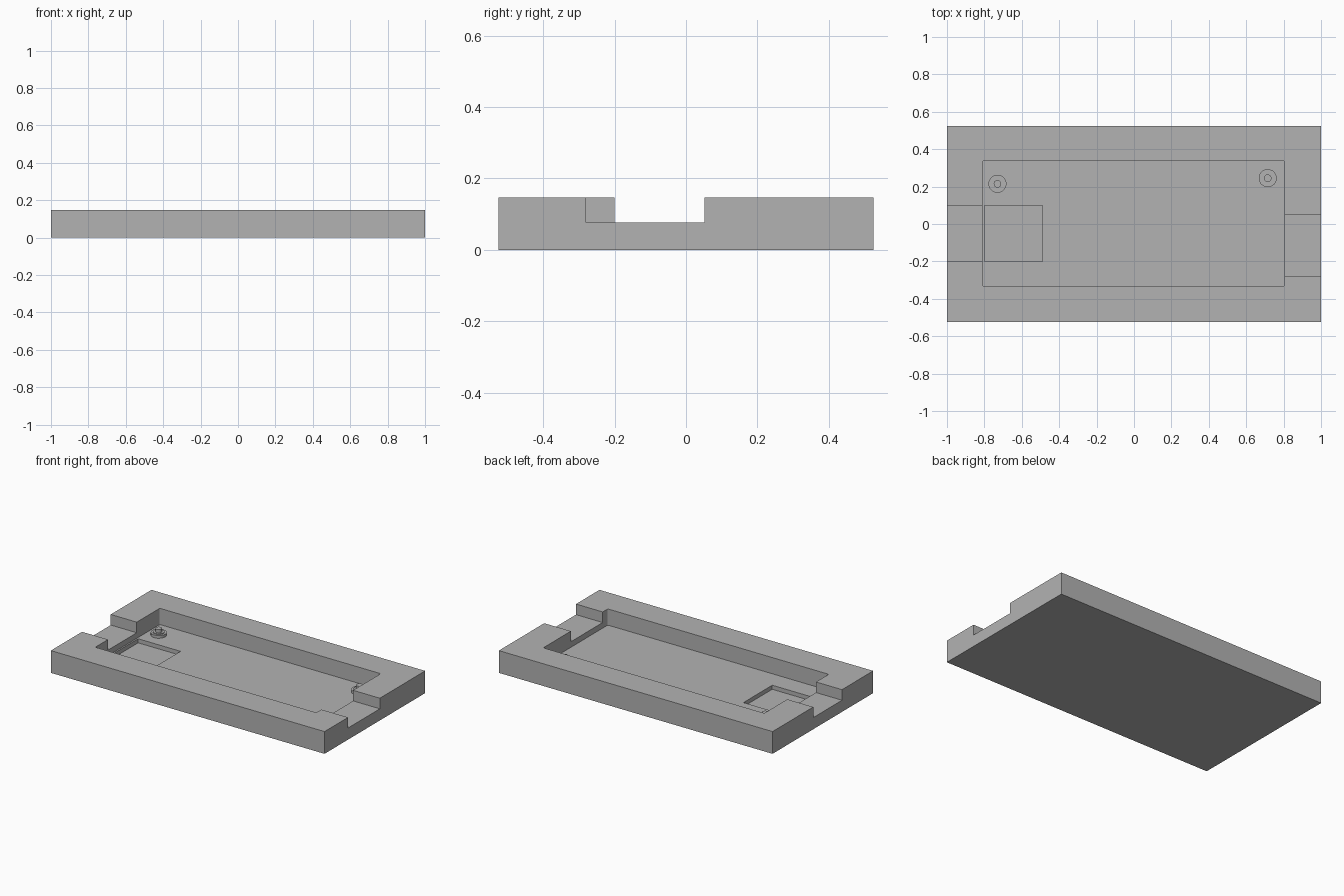
import bpy
import bmesh
from mathutils import Matrix, Vector

default = bpy.data.objects.get("Cube")
if default:
    bpy.data.objects.remove(default, do_unlink=True)

# Single grey material
grey = bpy.data.materials.new("plain grey")
grey.use_nodes = True
COLOUR = (0.45, 0.45, 0.45, 1)
grey.diffuse_color = COLOUR
grey.node_tree.nodes["Principled BSDF"].inputs["Base Color"].default_value = COLOUR

HEIGHT = 0.147
FLOOR = 0.04      # pocket floor
NOTCH = 0.077     # floor of the end notches
ABOVE = 0.3       # cutters reach past the top


def make_object(name, bm):
    mesh = bpy.data.meshes.new(name)
    bm.to_mesh(mesh)
    bm.free()
    mesh.materials.append(grey)
    obj = bpy.data.objects.new(name, mesh)
    bpy.context.collection.objects.link(obj)
    return obj


def box(name, low, high, corner=0):
    """Box between two corners, with optionally rounded upright edges."""
    low, high = Vector(low), Vector(high)
    bm = bmesh.new()
    place = Matrix.Translation((low + high) / 2) @ Matrix.Diagonal((high - low).to_4d())
    bmesh.ops.create_cube(bm, size=1, matrix=place)
    if corner:
        upright = [e for e in bm.edges
                   if abs(e.verts[0].co.z - e.verts[1].co.z) > 0.01]
        bmesh.ops.bevel(bm, geom=upright, offset=corner, segments=3,
                        profile=0.5, affect='EDGES')
    return make_object(name, bm)


def cut(target, cutter):
    mod = target.modifiers.new("cut", 'BOOLEAN')
    mod.operation = 'DIFFERENCE'
    mod.solver = 'EXACT'
    mod.object = cutter
    cutter.hide_render = True
    bpy.context.view_layer.objects.active = target
    bpy.ops.object.modifier_apply(modifier=mod.name)
    bpy.data.objects.remove(cutter, do_unlink=True)


# Tray block with pocket, square recess and two end notches
tray = box("tray", (-1, -0.525, 0), (1, 0.525, HEIGHT))
cut(tray, box("pocket_cutter", (-0.81, -0.333, FLOOR), (0.805, 0.34, ABOVE), 0.01))
cut(tray, box("recess_cutter", (-0.80, -0.2, 0.013), (-0.49, 0.1, ABOVE)))
cut(tray, box("right_notch_cutter", (-1.1, -0.2, NOTCH), (-0.7, 0.1, ABOVE)))
cut(tray, box("left_notch_cutter", (0.7, -0.28, NOTCH), (1.1, 0.052, ABOVE)))


def stepped_post(name, x, y):
    """Locating post: stacked discs narrowing to a pin, spun from a profile."""
    profile = [(0, FLOOR - 0.005), (0.048, FLOOR - 0.005), (0.048, 0.058),
               (0.034, 0.058), (0.034, 0.063), (0.02, 0.063), (0.02, 0.085), (0, 0.085)]
    bm = bmesh.new()
    verts = [bm.verts.new((r, 0, z)) for r, z in profile]
    edges = [bm.edges.new(pair) for pair in zip(verts, verts[1:])]
    bmesh.ops.spin(bm, geom=verts + edges, cent=(0, 0, 0), axis=(0, 0, 1),
                   angle=6.283185, steps=32)
    bmesh.ops.remove_doubles(bm, verts=bm.verts, dist=0.0005)
    bmesh.ops.recalc_face_normals(bm, faces=bm.faces)
    post = make_object(name, bm)
    post.location = (x, y, 0)
    bpy.ops.object.select_all(action='DESELECT')
    post.select_set(True)
    bpy.context.view_layer.objects.active = post
    bpy.ops.object.shade_smooth_by_angle()


# Locating posts on the pocket floor
stepped_post("right_post", -0.73, 0.215)
stepped_post("left_post", 0.715, 0.245)
